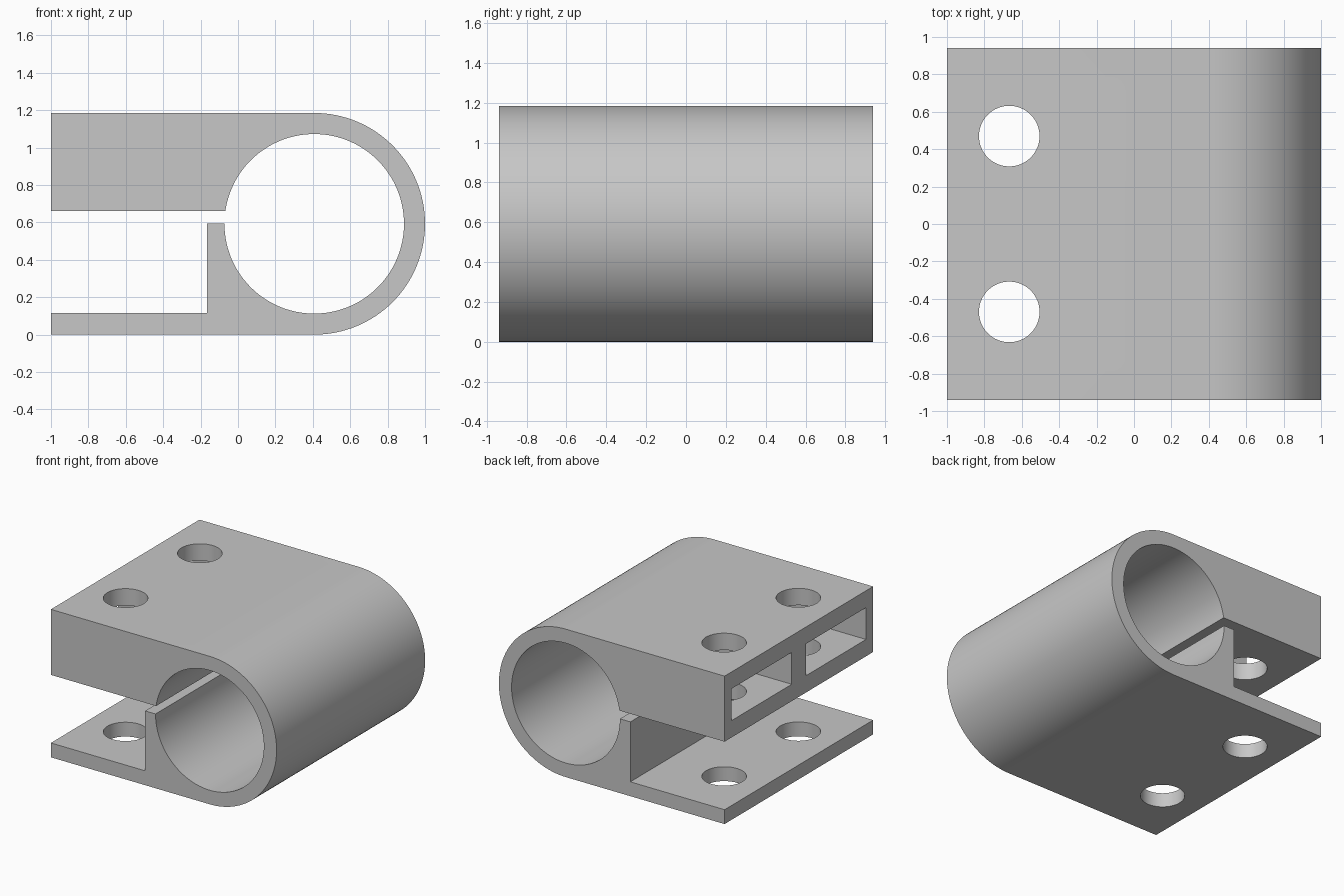
import bpy, bmesh
from math import sin, cos, asin, pi, radians

if "Cube" in bpy.data.objects:
    bpy.data.objects.remove(bpy.data.objects["Cube"], do_unlink=True)

HALF_Y, LEFT, HEIGHT = 0.94, -1.0, 1.185
CX, CZ = 0.4075, HEIGHT / 2
R_OUT, R_IN = HEIGHT / 2, 0.48
SLAB_Z, LIP_Z, LIP_X, PLATE_Z = 0.66, 0.595, -0.165, 0.115

grey = bpy.data.materials.new("plain grey")
grey.use_nodes = True
colour = (0.57, 0.57, 0.57, 1)
grey.diffuse_color = colour
grey.node_tree.nodes["Principled BSDF"].inputs["Base Color"].default_value = colour


def arc(radius, start, end, steps):
    angles = [start + (end - start) * i / steps for i in range(steps + 1)]
    return [(CX + radius * cos(a), CZ + radius * sin(a)) for a in angles]


def finish(name, bm):
    bmesh.ops.recalc_face_normals(bm, faces=bm.faces)
    mesh = bpy.data.meshes.new(name)
    bm.to_mesh(mesh)
    bm.free()
    mesh.materials.append(grey)
    obj = bpy.data.objects.new(name, mesh)
    bpy.context.collection.objects.link(obj)
    return obj


def extrude_profile(name, points):
    bm = bmesh.new()
    face = bm.faces.new([bm.verts.new((x, -HALF_Y, z)) for x, z in points])
    new = bmesh.ops.extrude_face_region(bm, geom=[face], use_keep_orig=True)
    moved = [v for v in new["geom"] if isinstance(v, bmesh.types.BMVert)]
    bmesh.ops.translate(bm, verts=moved, vec=(0, 2 * HALF_Y, 0))
    return finish(name, bm)


def cut(target, cutter):
    cutter.hide_render = True
    mod = target.modifiers.new("cut", "BOOLEAN")
    mod.operation, mod.solver, mod.object = "DIFFERENCE", "EXACT", cutter
    bpy.ops.object.modifier_apply(modifier=mod.name)
    bpy.data.objects.remove(cutter, do_unlink=True)


# Clamp body: round sleeve, thick upper jaw, thin lower plate with upright lip
upper_end = pi - asin((SLAB_Z - CZ) / R_IN)
lower_end = -pi - asin((LIP_Z - CZ) / R_IN)
profile = (arc(R_OUT, -pi / 2, pi / 2, 64)
           + [(LEFT, HEIGHT), (LEFT, SLAB_Z)]
           + arc(R_IN, upper_end, lower_end, 120)
           + [(LIP_X, LIP_Z), (LIP_X, PLATE_Z), (LEFT, PLATE_Z), (LEFT, 0)])
body = extrude_profile("clamp_body", profile)
bpy.context.view_layer.objects.active = body
body.select_set(True)

for side in (-1, 1):
    # Pocket in the end of the upper jaw
    bm = bmesh.new()
    bmesh.ops.create_cube(bm, size=1)
    bmesh.ops.scale(bm, verts=bm.verts, vec=(0.93, 0.76, 0.255))
    bmesh.ops.translate(bm, verts=bm.verts, vec=(-0.635, side * 0.47, 0.9225))
    cut(body, finish("pocket_cutter", bm))
    # Bolt hole through both jaws
    bm = bmesh.new()
    bmesh.ops.create_cone(bm, cap_ends=True, segments=64, radius1=0.162,
                          radius2=0.162, depth=2)
    bmesh.ops.translate(bm, verts=bm.verts, vec=(-0.667, side * 0.47, CZ))
    cut(body, finish("bolt_hole_cutter", bm))

bpy.ops.object.shade_smooth_by_angle(angle=radians(30))
